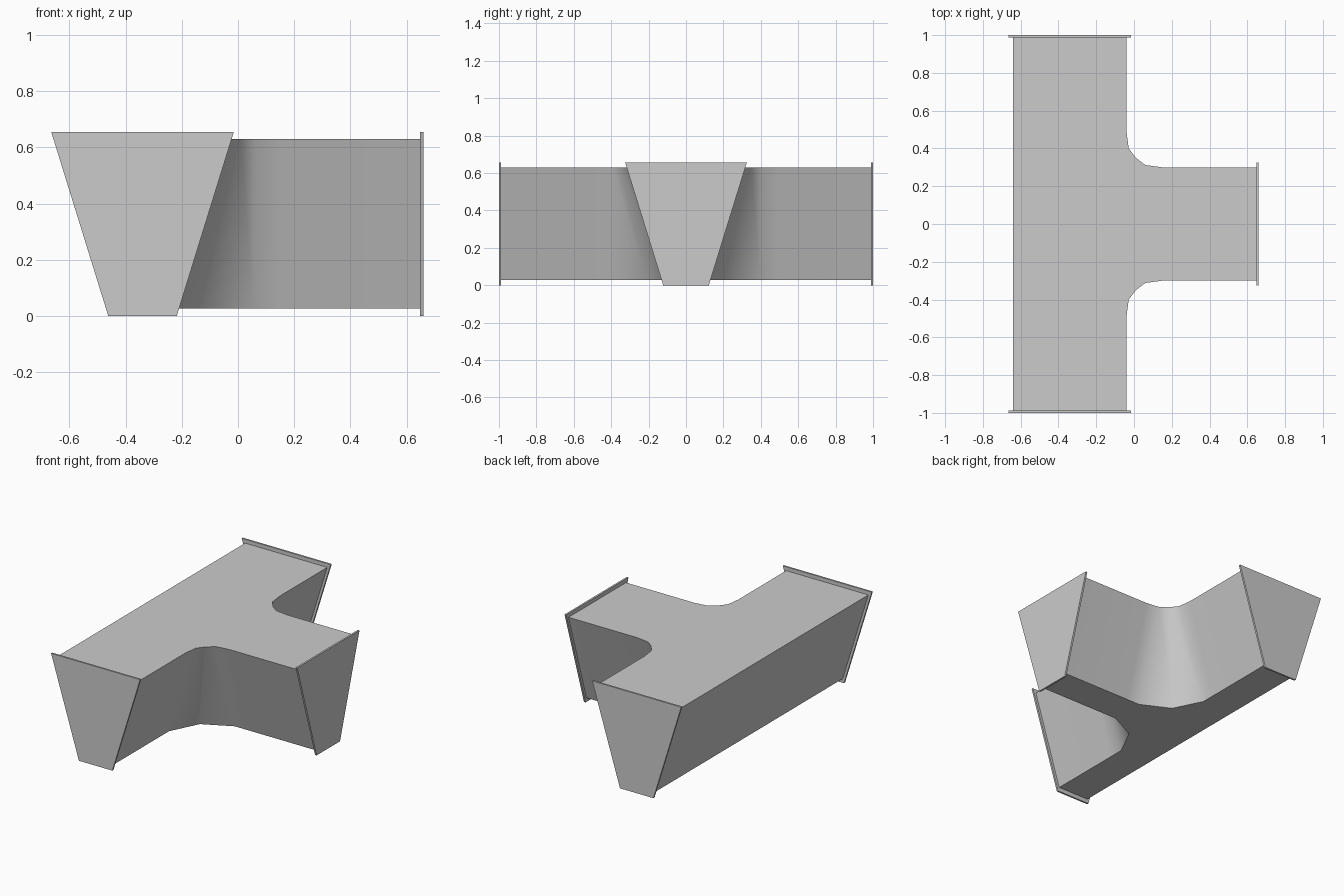
import bpy, bmesh
from mathutils import Vector
from math import radians

cube = bpy.data.objects.get("Cube")
if cube:
    bpy.data.objects.remove(cube, do_unlink=True)

grey = bpy.data.materials.new("duct grey")
grey.use_nodes = True
colour = (0.6, 0.6, 0.6, 1)
grey.diffuse_color = colour
grey.node_tree.nodes["Principled BSDF"].inputs["Base Color"].default_value = colour

AXIS = -0.34      # x of the main duct's centre line
END = 0.66        # x of the branch's outer face
THICK = 0.012     # flange thickness


def loft(name, lower, upper):
    """Closed solid between two matching outlines."""
    bm = bmesh.new()
    a = [bm.verts.new(p) for p in lower]
    b = [bm.verts.new(p) for p in upper]
    n = len(a)
    bm.faces.new(a[::-1])
    bm.faces.new(b)
    for i in range(n):
        j = (i + 1) % n
        bm.faces.new((a[i], a[j], b[j], b[i]))
    bmesh.ops.recalc_face_normals(bm, faces=bm.faces)
    mesh = bpy.data.meshes.new(name)
    bm.to_mesh(mesh)
    bm.free()
    mesh.materials.append(grey)
    obj = bpy.data.objects.new(name, mesh)
    bpy.context.collection.objects.link(obj)
    return obj


def outline(half, bend, z):
    """T-shaped plan with rounded inner corners; bend is half a corner."""
    corner = bend + [(v, u) for u, v in bend[-2::-1]]
    back = [(half, 1 - THICK / 2)] + corner + [(END - AXIS - THICK / 2, half)]
    front = [(u, -v) for u, v in reversed(back)]
    edge = back + front + [(-half, -1 + THICK / 2), (-half, 1 - THICK / 2)]
    return [Vector((AXIS + u, v, z)) for u, v in edge]


# Tapered T-shaped body, wide at the top with a broader bend at the bottom
body = loft("duct_body",
            outline(0.113, [(0.113, 0.49), (0.113, 0.395), (0.207, 0.207)], 0.027),
            outline(0.30, [(0.30, 0.49), (0.312, 0.40), (0.35, 0.35)], 0.63))
bpy.ops.object.select_all(action='DESELECT')
body.select_set(True)
bpy.context.view_layer.objects.active = body
bpy.ops.object.shade_smooth_by_angle(angle=radians(50))

# Trapezoid end flanges
profile = [(-0.122, 0), (0.122, 0), (0.325, 0.655), (-0.325, 0.655)]
for name, y in (("front_flange", -1), ("back_flange", 1 - THICK)):
    loft(name, [(AXIS + u, y, z) for u, z in profile],
         [(AXIS + u, y + THICK, z) for u, z in profile])
loft("branch_flange", [(END - THICK, u, z) for u, z in profile],
     [(END, u, z) for u, z in profile])
